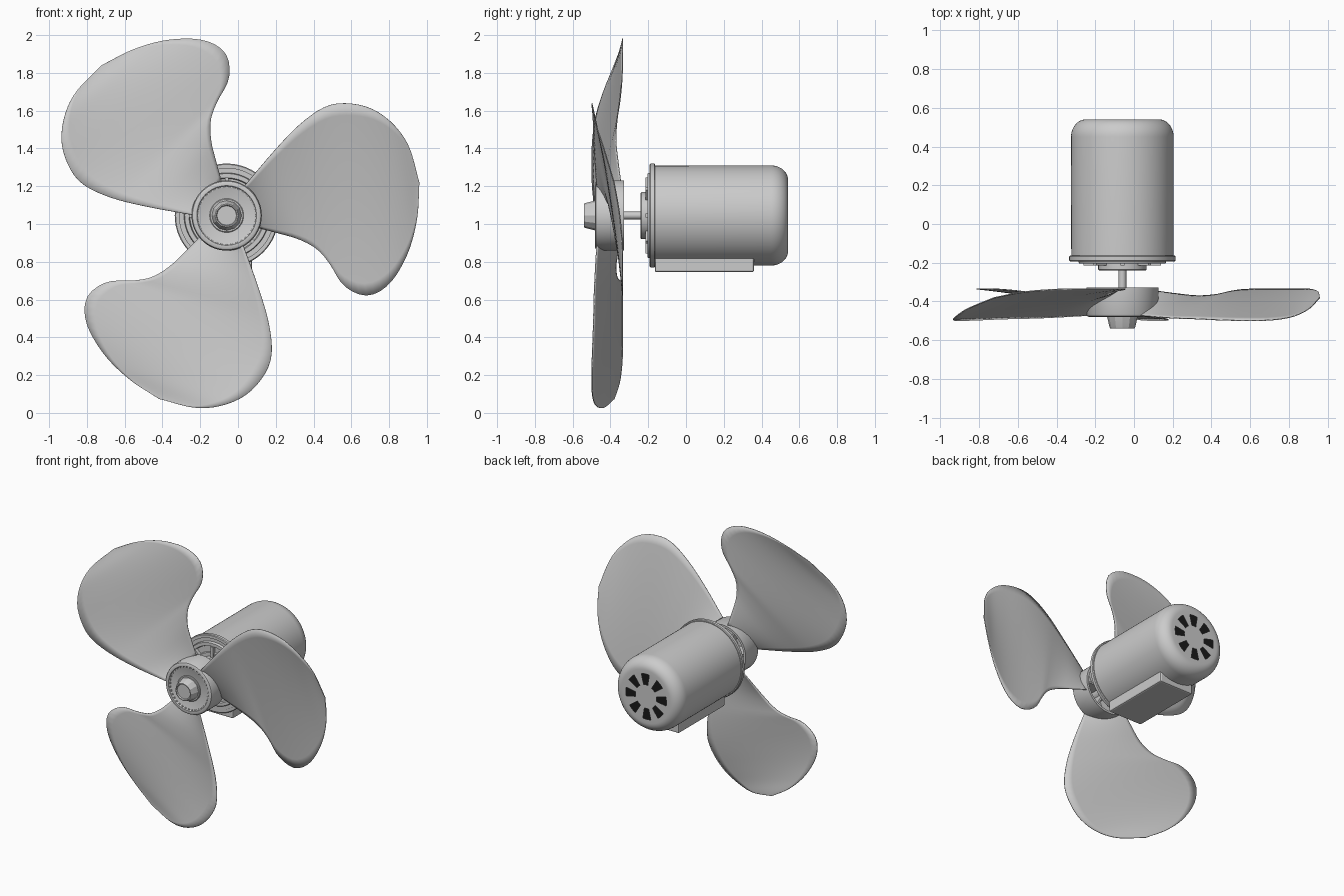
import bpy, bmesh, math
from mathutils import Vector, Matrix

if "Cube" in bpy.data.objects:
    bpy.data.objects.remove(bpy.data.objects["Cube"])

CX, CZ = -0.06, 1.045          # fan axis, running along y


def finish(name, bm, smooth=35, at_axis=True):
    bmesh.ops.remove_doubles(bm, verts=bm.verts, dist=1e-5)
    bmesh.ops.recalc_face_normals(bm, faces=bm.faces)
    me = bpy.data.meshes.new(name)
    bm.to_mesh(me)
    bm.free()
    ob = bpy.data.objects.new(name, me)
    bpy.context.collection.objects.link(ob)
    if at_axis:
        ob.location = (CX, 0, CZ)
    bpy.ops.object.select_all(action='DESELECT')
    ob.select_set(True)
    bpy.context.view_layer.objects.active = ob
    if smooth:
        bpy.ops.object.shade_smooth_by_angle(angle=math.radians(smooth))
    return ob


def lathe(name, profile, segs=64, smooth=35, skip=None):
    """Spin (radius, y) points round the axis; skip(i, j) leaves a face out."""
    bm = bmesh.new()
    rings = []
    for r, y in profile:
        if r < 1e-6:
            rings.append([bm.verts.new((0, y, 0))] * segs)
        else:
            rings.append([bm.verts.new((r * math.sin(2 * math.pi * j / segs), y,
                                        r * math.cos(2 * math.pi * j / segs)))
                          for j in range(segs)])
    for i in range(len(rings) - 1):
        for j in range(segs):
            if skip and skip(i, j):
                continue
            k = (j + 1) % segs
            quad = [rings[i][j], rings[i][k], rings[i + 1][k], rings[i + 1][j]]
            bm.faces.new(list(dict.fromkeys(quad)))
    return finish(name, bm, smooth)


def radial_boxes(name, count, r0, r1, y0, y1, width):
    """Ring of small boxes pointing outwards from the axis."""
    bm = bmesh.new()
    for i in range(count):
        m = (Matrix.Rotation(2 * math.pi * i / count, 4, 'Y')
             @ Matrix.Translation(((r0 + r1) / 2, (y0 + y1) / 2, 0))
             @ Matrix.Diagonal((r1 - r0, y1 - y0, width, 1)))
        bmesh.ops.create_cube(bm, size=1, matrix=m)
    return finish(name, bm, 0)


# Motor casing: rounded back end with eight vent slots
shell = [(0, -0.185), (0.264, -0.185)]
shell += [(0.265 - 0.075 * (1 - math.cos(a)), 0.45 + 0.09 * math.sin(a))
          for a in [math.pi / 2 * i / 10 for i in range(11)]]
slot_ring = len(shell)
shell += [(0.162, 0.54), (0.085, 0.54), (0, 0.54)]
lathe("motor_casing", shell, 80,
      skip=lambda i, j: i == slot_ring and (j + 2) % 10 < 5)

# Dark interior behind the slots
dark = bpy.data.materials.new("dark_interior")
dark.diffuse_color = (0.01, 0.01, 0.01, 1)
dark.use_nodes = True
dark.node_tree.nodes["Principled BSDF"].inputs["Base Color"].default_value = dark.diffuse_color
core = lathe("vent_interior", [(0, 0.522), (0.19, 0.522), (0.19, 0.49), (0, 0.49)])
core.data.materials.append(dark)

# Front flange, end plate and ribbed bearing boss
lathe("motor_flange", [(0.25, -0.193), (0.27, -0.193), (0.275, -0.188),
                       (0.275, -0.168), (0.27, -0.163), (0.25, -0.163)])
lathe("end_plate", [(0, -0.2), (0.15, -0.2), (0.155, -0.19), (0.195, -0.19),
                    (0.2, -0.204), (0.222, -0.204), (0.226, -0.198), (0.226, -0.18)])
lathe("bearing_boss", [(0, -0.215), (0.075, -0.215), (0.08, -0.24), (0.12, -0.24),
                       (0.125, -0.235), (0.125, -0.19)])
radial_boxes("boss_rib", 8, 0.11, 0.2, -0.215, -0.185, 0.02)

# Drive shaft
lathe("shaft", [(0, -0.5), (0.02, -0.5), (0.02, -0.19), (0, -0.19)], 24)

# Terminal box under the motor
bm = bmesh.new()
bmesh.ops.create_cube(bm, size=1, matrix=Matrix.Translation((CX, 0.0975, 0.79))
                      @ Matrix.Diagonal((0.27, 0.525, 0.09, 1)))
box = finish("terminal_box", bm, 0, False)
bev = box.modifiers.new("bevel", 'BEVEL')
bev.width, bev.segments = 0.01, 2

# Hub: cup with rolled front rim, recessed face, hollow back with a core
lathe("hub", [(0, -0.468), (0.145, -0.468), (0.153, -0.472), (0.158, -0.48),
              (0.172, -0.481), (0.181, -0.476), (0.186, -0.465), (0.186, -0.328),
              (0.17, -0.328), (0.17, -0.44), (0.05, -0.44), (0.05, -0.335),
              (0, -0.335)])
radial_boxes("hub_web", 6, 0.04, 0.175, -0.45, -0.345, 0.012)
radial_boxes("hub_rim_tooth", 36, 0.147, 0.157, -0.475, -0.465, 0.012)

# Fluted centre nut
lathe("nut_washer", [(0, -0.478), (0.086, -0.478), (0.09, -0.474), (0.09, -0.46)], 48)
lathe("centre_nut", [(0, -0.532), (0.052, -0.532), (0.056, -0.54), (0.062, -0.54),
                     (0.067, -0.53), (0.08, -0.475)], 12, 20)

# Blade edges as (x, y, z) from the axis, each running from root to tip
LEAD = [(.085, -.472, .145), (.25, -.485, .34), (.385, -.49, .48), (.515, -.496, .572),
        (.63, -.498, .594), (.765, -.496, .566), (.88, -.478, .485),
        (.965, -.437, .365), (1.02, -.38, .175)]
TRAIL = [(.165, -.345, -.065), (.278, -.36, -.095), (.385, -.371, -.127),
         (.48, -.365, -.18), (.548, -.35, -.26), (.606, -.34, -.355),
         (.675, -.336, -.407), (.75, -.335, -.423), (.828, -.335, -.39),
         (.9, -.335, -.312), (.97, -.337, -.17), (1.01, -.35, 0), (1.02, -.38, .175)]


def resample(points, n):
    """Smooth curve through the points, n + 1 evenly spaced samples."""
    p = [Vector(q) for q in points]
    p = [2 * p[0] - p[1]] + p + [2 * p[-1] - p[-2]]
    dense = []
    for i in range(1, len(p) - 2):
        for k in range(20):
            t = k / 20
            dense.append(0.5 * (2 * p[i] + (p[i + 1] - p[i - 1]) * t
                         + (2 * p[i - 1] - 5 * p[i] + 4 * p[i + 1] - p[i + 2]) * t * t
                         + (3 * p[i] - p[i - 1] - 3 * p[i + 1] + p[i + 2]) * t ** 3))
    dense.append(p[-2])
    dist = [0]
    for a, b in zip(dense, dense[1:]):
        dist.append(dist[-1] + (b - a).length)
    out, i = [], 0
    for k in range(n + 1):
        d = dist[-1] * k / n
        while i < len(dense) - 2 and dist[i + 1] < d:
            i += 1
        out.append(dense[i].lerp(dense[i + 1], min(1, (d - dist[i]) / (dist[i + 1] - dist[i]))))
    return out


# Three twisted blades, 120 degrees apart
ROWS, COLS = 36, 16
lead, trail = resample(LEAD, ROWS), resample(TRAIL, ROWS)
for b in range(3):
    bm = bmesh.new()
    rot = Matrix.Rotation(2 * math.pi * b / 3, 3, 'Y')
    grid = []
    for a, c in zip(lead, trail):
        row = []
        for k in range(COLS + 1):
            t = k / COLS
            sag = Vector((0, 0.06 * (a - c).length * t * (1 - t), 0))
            row.append(bm.verts.new(rot @ (a.lerp(c, t) + sag)))
        grid.append(row)
    for i in range(ROWS):
        for k in range(COLS):
            bm.faces.new((grid[i][k], grid[i + 1][k], grid[i + 1][k + 1], grid[i][k + 1]))
    blade = finish(f"blade_{b + 1}", bm, 50)
    thick = blade.modifiers.new("thickness", 'SOLIDIFY')
    thick.thickness, thick.offset = 0.005, 0
